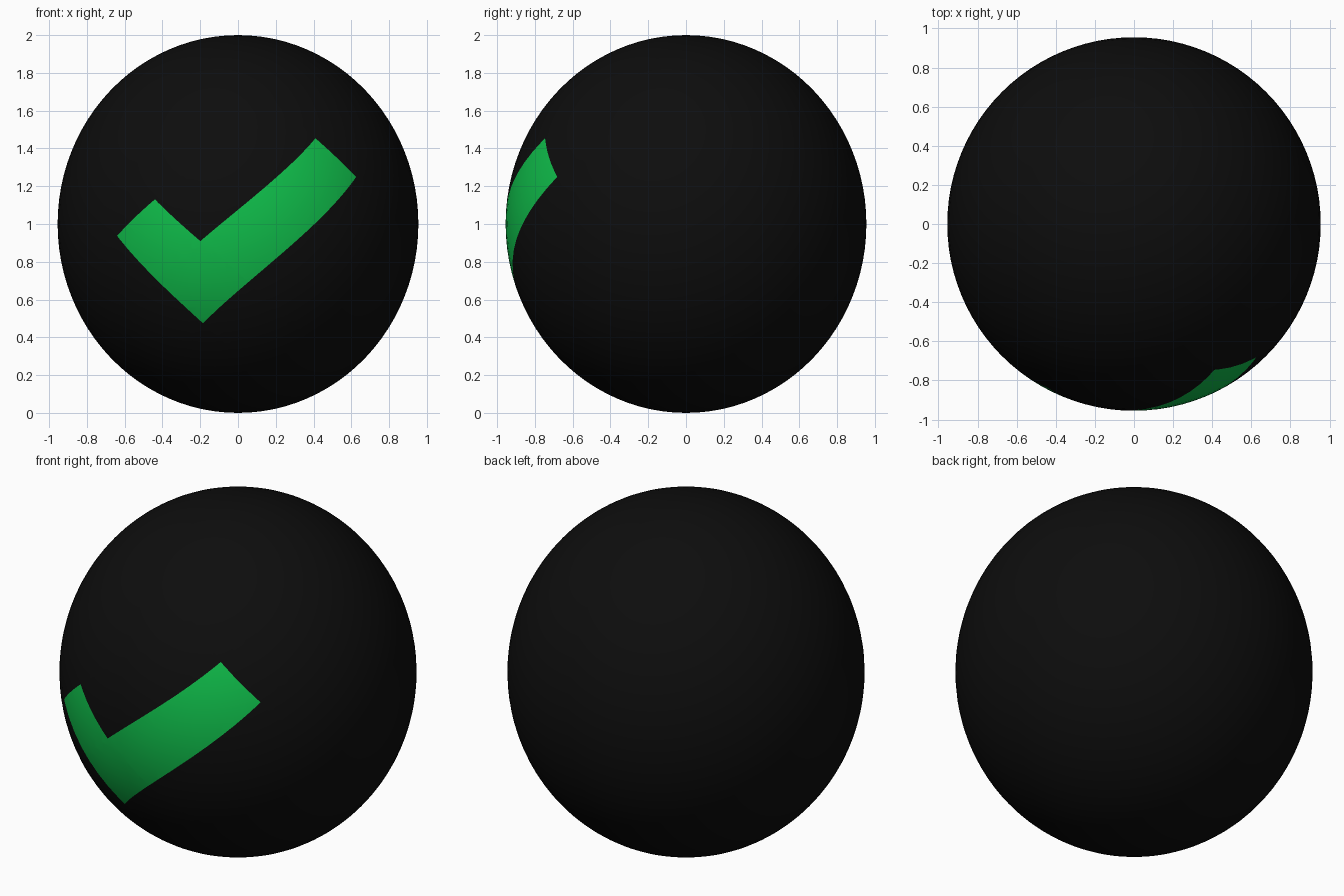
import bpy, bmesh
from math import sin, cos, pi, radians
from mathutils import Vector

if "Cube" in bpy.data.objects:
    bpy.data.objects.remove(bpy.data.objects["Cube"])

RX, RZ = 0.955, 1.0  # ball is slightly taller than wide


def material(name, rgb):
    m = bpy.data.materials.new(name)
    m.diffuse_color = (*rgb, 1)
    m.use_nodes = True
    m.node_tree.nodes["Principled BSDF"].inputs["Base Color"].default_value = m.diffuse_color
    return m


# Tick outline as (longitude, latitude) in degrees around the front
TICK = [Vector((radians(a), radians(b), 0)) for a, b in (
    (-42.2, -3.6), (-27.7, 7.5), (-12.1, -5.2),
    (28.8, 27.0), (42.5, 14.4), (-13.2, -31.7))]
EDGES = list(zip(TICK, TICK[1:] + TICK[:1]))


def in_tick(p):
    inside = False
    for a, b in EDGES:
        if (a.y > p.y) != (b.y > p.y):
            if p.x < a.x + (p.y - a.y) * (b.x - a.x) / (b.y - a.y):
                inside = not inside
    return inside


# Unrolled ball surface: flat longitude / latitude grid
bm = bmesh.new()
bmesh.ops.create_grid(bm, x_segments=96, y_segments=48, size=1)
for v in bm.verts:
    v.co = Vector((v.co.x * pi, v.co.y * pi / 2, 0))

# Cut the tick edges into the faces near the front
for a, b in EDGES:
    d = b - a
    faces = [f for f in bm.faces
             if abs(f.calc_center_median().x) < 0.9 and abs(f.calc_center_median().y) < 0.7]
    geom = set(faces)
    for f in faces:
        geom.update(f.edges)
        geom.update(f.verts)
    bmesh.ops.bisect_plane(bm, geom=list(geom), dist=1e-5, plane_co=a,
                           plane_no=Vector((-d.y, d.x, 0)).normalized())
for f in bm.faces:
    f.material_index = int(in_tick(f.calc_center_median()))
    f.smooth = True

# Roll the grid up into the ball and close the seam and poles
for v in bm.verts:
    lon, lat = v.co.x, v.co.y
    v.co = Vector((RX * cos(lat) * sin(lon), -RX * cos(lat) * cos(lon), 1 + RZ * sin(lat)))
bmesh.ops.remove_doubles(bm, verts=bm.verts[:], dist=1e-5)

mesh = bpy.data.meshes.new("ball")
bm.to_mesh(mesh)
bm.free()
mesh.materials.append(material("black", (0.004, 0.004, 0.004)))
mesh.materials.append(material("green", (0.005, 0.52, 0.07)))
ball = bpy.data.objects.new("ball", mesh)
bpy.context.collection.objects.link(ball)
